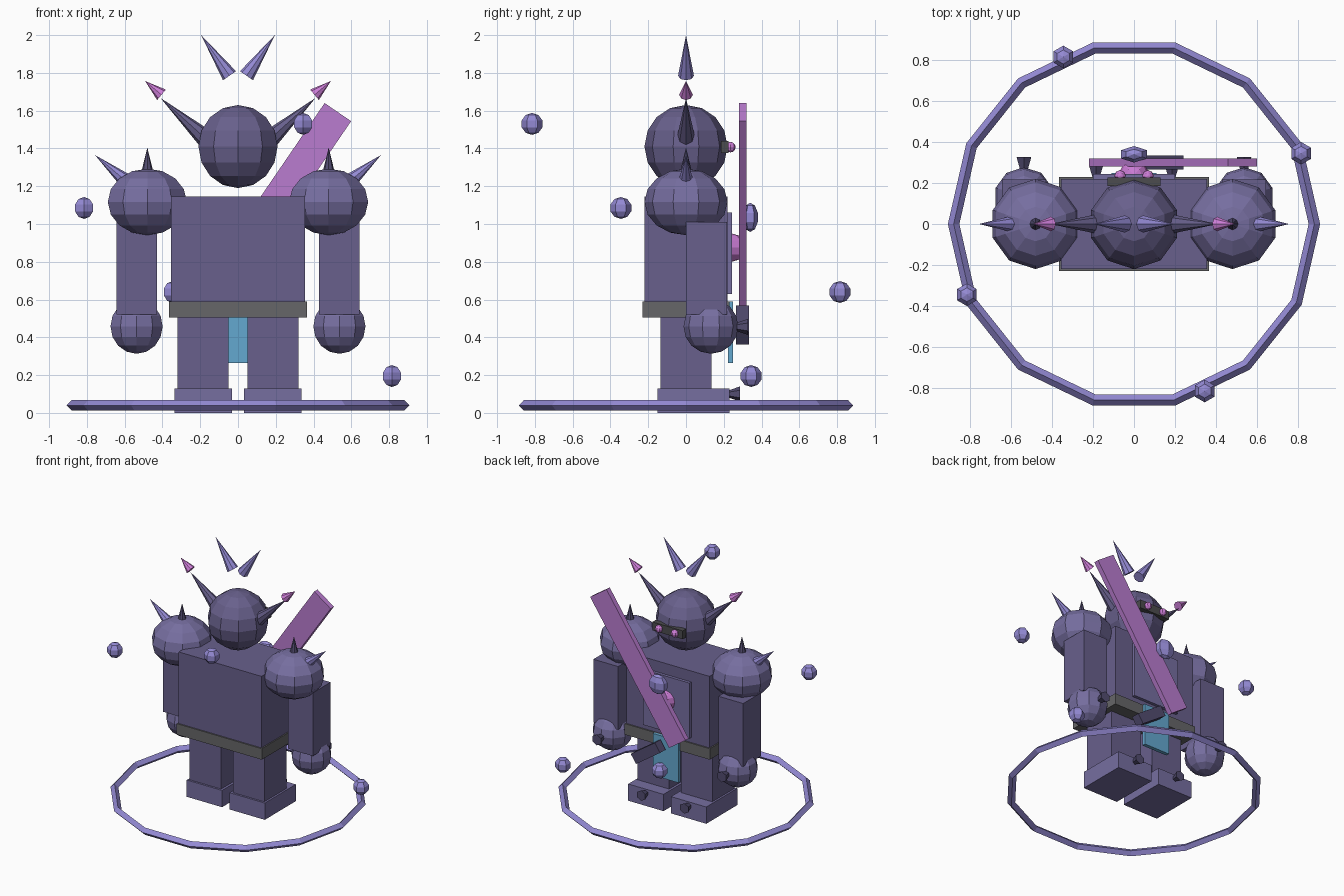
import bpy
from math import pi
from mathutils import Vector

cube = bpy.data.objects.get("Cube")
if cube:
    bpy.data.objects.remove(cube, do_unlink=True)


def material(name, *rgb):
    lin = [((c / 255 + 0.055) / 1.055) ** 2.4 for c in rgb] + [1]
    m = bpy.data.materials.new(name)
    m.use_nodes = True
    m.diffuse_color = lin
    m.node_tree.nodes["Principled BSDF"].inputs["Base Color"].default_value = lin
    return m


BODY = material("dusk purple", 104, 96, 140)
PALE = material("pale purple", 118, 110, 160)
GLOW = material("lavender", 148, 138, 212)
DARK = material("deep purple", 82, 76, 112)
GREY = material("belt grey", 102, 102, 104)
VISOR = material("visor grey", 76, 76, 78)
VIOLET = material("blade violet", 186, 124, 208)
PINK = material("gem pink", 205, 125, 215)
BLUE = material("cloth blue", 100, 168, 208)


def finish(name, mat):
    ob = bpy.context.object
    ob.name = name
    ob.data.materials.clear()
    ob.data.materials.append(mat)
    return ob


def box(name, mat, x, y, z, tilt=0):
    """Box from (min, max) ranges, tilted about the y axis."""
    r = (x, y, z)
    bpy.ops.mesh.primitive_cube_add(size=1, location=[(a + b) / 2 for a, b in r],
                                    rotation=(0, tilt, 0))
    ob = finish(name, mat)
    ob.scale = [b - a for a, b in r]
    return ob


def ball(name, mat, loc, r, segs=10, rings=8, scale=(1, 1, 1)):
    bpy.ops.mesh.primitive_uv_sphere_add(segments=segs, ring_count=rings,
                                         radius=r, location=loc)
    finish(name, mat).scale = scale


def spike(name, mat, base, tip, r, sides=8):
    base, tip = Vector(base), Vector(tip)
    d = tip - base
    bpy.ops.mesh.primitive_cone_add(
        vertices=sides, radius1=r, depth=d.length, location=(base + tip) / 2,
        rotation=d.to_track_quat('Z', 'Y').to_euler())
    finish(name, mat)


# Torso, belt, cloth and chest
box("torso", BODY, (-.355, .355), (-.22, .22), (.54, 1.145))
box("belt", GREY, (-.365, .365), (-.23, .23), (.505, .59))
box("loincloth", BLUE, (-.11, .11), (.222, .25), (.265, .59))
box("chest_panel", PALE, (-.2, .2), (.21, .243), (.63, 1.06))
ball("chest_gem", PINK, (0, .24, .875), .075, 8, 6)
ball("chest_crystal", GLOW, (0, .34, 1.035), .077, 6, 5, (1, .55, 1))

# Head and visor
ball("head", BODY, (0, 0, 1.41), .22)
box("visor", VISOR, (-.13, .13), (.185, .226), (1.375, 1.44))

# Mirrored parts
for s, side in ((1, "left"), (-1, "right")):
    def span(a, b):
        return tuple(sorted((s * a, s * b)))

    box(side + "_leg", BODY, span(.05, .32), (-.135, .135), (.1, .52))
    box(side + "_foot", PALE, span(.032, .335), (-.15, .23), (0, .13))
    spike(side + "_toe", DARK, (s * .185, .286, .1), (s * .185, .17, .1), .04, 6)
    box(side + "_arm", BODY, span(.43, .643), (0, .217), (.52, 1.01))
    ball(side + "_hand", PALE, (s * .537, .132, .458), .145)
    spike(side + "_claw", DARK, (s * .537, .328, .455), (s * .537, .2, .455), .042, 6)
    ball(side + "_shoulder", PALE, (s * .48, 0, 1.117), .22, scale=(1, 1, .8))
    spike(side + "_shoulder_top_spike", DARK, (s * .48, 0, 1.2), (s * .48, 0, 1.405), .05)
    spike(side + "_shoulder_side_spike", GLOW, (s * .56, 0, 1.2), (s * .757, 0, 1.365), .048)
    spike(side + "_horn", BODY, (s * .15, 0, 1.433), (s * .41, 0, 1.667), .054)
    spike(side + "_horn_tip", PINK, (s * .405, 0, 1.684), (s * .492, 0, 1.757), .036)
    spike(side + "_crown_spike", GLOW, (s * .045, 0, 1.785), (s * .195, 0, 2.0), .042)
    ball(side + "_eye", PINK, (s * .068, .235, 1.407), .028, 8, 6)

# Slung blade and its guard
box("blade", VIOLET, (.105, .275), (.28, .32), (.497, 1.697), .6)
box("blade_guard", DARK, (-.01, .24), (.265, .333), (.425, .505), .6)

# Ground ring
bpy.ops.mesh.primitive_torus_add(major_segments=14, minor_segments=4,
                                 major_radius=.88, minor_radius=.028,
                                 location=(0, 0, .04))
finish("ground_ring", GLOW)

# Orbs spiralling upward around the figure
x, y = .815, .345
for i in range(4):
    ball("orbiting_orb_%d" % i, GLOW, (x, y, .195 + .445 * i), .058, 6, 5)
    x, y = -y, x
